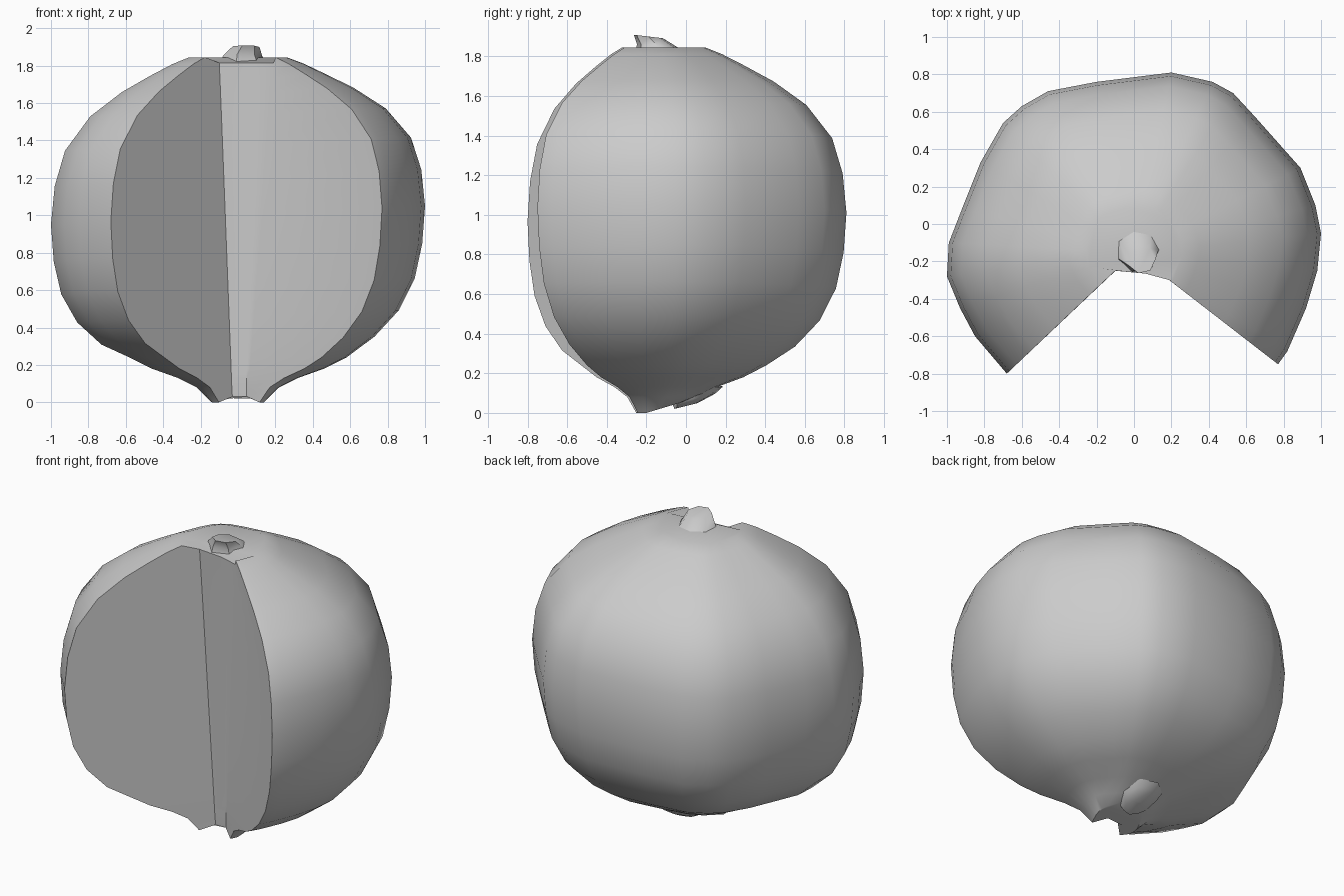
import bpy
import math
from mathutils import Vector

cube = bpy.data.objects.get("Cube")
if cube:
    bpy.data.objects.remove(cube, do_unlink=True)

grey = bpy.data.materials.new("plain_grey")
grey.use_nodes = True
colour = (0.6, 0.6, 0.6, 1)
grey.diffuse_color = colour
grey.node_tree.nodes["Principled BSDF"].inputs["Base Color"].default_value = colour


def loft(name, rings, angle):
    """Join closed rings of equal length into a capped, smooth-shaded skin."""
    n = len(rings[0])
    verts = [v for ring in rings for v in ring]
    faces = [(r * n + i, r * n + (i + 1) % n, (r + 1) * n + (i + 1) % n, (r + 1) * n + i)
             for r in range(len(rings) - 1) for i in range(n)]
    faces.append(tuple(reversed(range(n))))
    faces.append(tuple(range(len(verts) - n, len(verts))))
    mesh = bpy.data.meshes.new(name)
    mesh.from_pydata(verts, [], faces)
    mesh.validate()
    mesh.materials.append(grey)
    obj = bpy.data.objects.new(name, mesh)
    bpy.context.collection.objects.link(obj)
    bpy.ops.object.select_all(action="DESELECT")
    obj.select_set(True)
    bpy.context.view_layer.objects.active = obj
    bpy.ops.object.shade_smooth_by_angle(angle=math.radians(angle))
    return obj


# Fruit body: widest outline, from the right cut edge round the back to the left
outline = [(.77, -.75), (.82, -.68), (.92, -.45), (.98, -.25), (1, -.05), (.97, .1),
           (.89, .3), (.65, .57), (.53, .7), (.42, .76), (.2, .81), (-.2, .76),
           (-.46, .71), (-.6, .63), (-.7, .54), (-.82, .33), (-.92, .08),
           (-.99, -.1), (-1, -.28), (-.93, -.45), (-.85, -.6), (-.68, -.8)]
apex = Vector((0, -.154))

# Height and relative width of each ring
profile = [(0, .15), (.08, .22), (.13, .32), (.18, .46), (.24, .58), (.33, .73),
           (.46, .86), (.62, .945), (.8, .985), (1, 1), (1.2, .98), (1.38, .925),
           (1.55, .79), (1.67, .62), (1.75, .47), (1.81, .35), (1.845, .26)]

# Core strip at the back of the missing wedge: lower and upper ends
core = [((-.03, -.185), (-.1, -.25)), ((.045, -.185), (.06, -.265)), ((.05, -.193), (.19, -.3))]


def body_ring(z, s):
    t = z / profile[-1][0]
    ring = []
    for p in outline:
        q = apex + (Vector(p) - apex) * s
        lift = .05 * q.x * t * (1 - t) * 4 if z > .3 else 0
        if z == 0:
            lift = max(0, .3 * (q.y + .2))
        ring.append((q.x, q.y, z + lift))
    for low, high in core:
        q = Vector(low).lerp(Vector(high), t)
        ring.append((q.x, q.y, max(z, .03) if z < .05 else z - .03 * t ** 8))
    return ring


loft("fruit_body", [body_ring(z, s) for z, s in profile], 32)


def stub(name, rings, sides, angle):
    """Small faceted stub from rings of x, y, z, radius and slope along y."""
    loft(name, [[(x + r * math.cos(a), y + r * math.sin(a), z + slope * r * math.sin(a))
                 for a in (2 * math.pi * i / sides for i in range(sides))]
                for x, y, z, r, slope in rings], angle)


# Stem on top, leaning to the front
stub("stem", [(.02, -.13, 1.82, .13, 0), (.02, -.14, 1.85, .11, -.1),
              (.04, -.19, 1.9, .075, -.12)], 7, 50)

# Blossom end underneath, tucked behind the cut
stub("blossom_end", [(0, 0, .035, .06, .25), (0, .04, .07, .11, .25),
                     (0, .06, .12, .13, .1), (0, 0, .17, .08, 0)], 7, 50)
